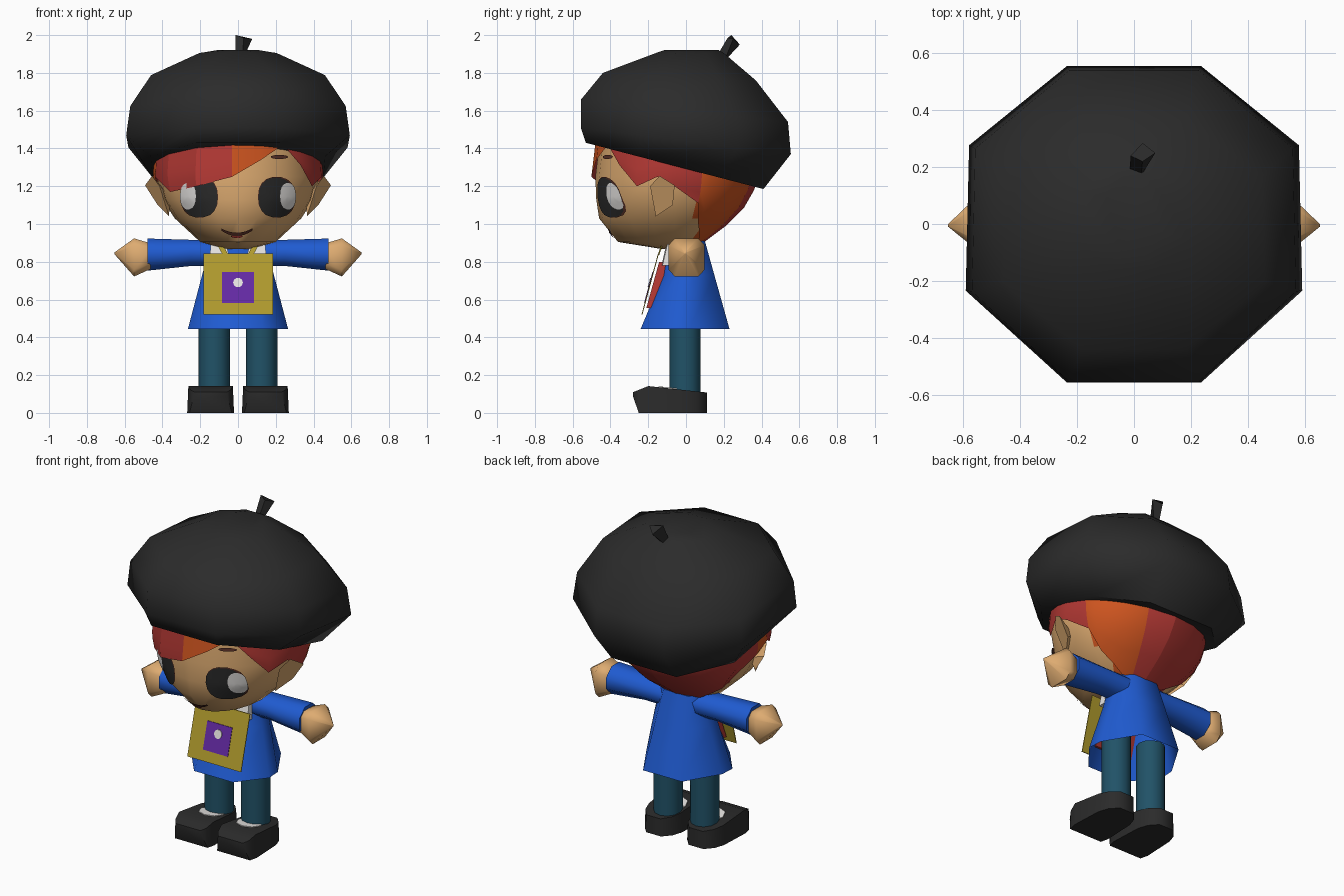
import bpy, bmesh, math
from math import sin, cos, asin, pi, radians

if "Cube" in bpy.data.objects:
    bpy.data.objects.remove(bpy.data.objects["Cube"])

COLOURS = {
    "skin": (.73, .41, .165), "charcoal": (.024, .024, .024), "white": (.82, .80, .78),
    "blue": (.014, .105, .64), "teal": (.015, .085, .137), "red": (.45, .04, .034),
    "orange": (.62, .09, .014), "gold": (.44, .33, .027), "purple": (.13, .024, .38),
    "brown": (.10, .03, .02)}
MATS = {}
for n, c in COLOURS.items():
    MATS[n] = bpy.data.materials.new(n)
    MATS[n].diffuse_color = (*c, 1)


def finish(name, bm, mats, rule=None, angle=40):
    """Turn a bmesh into an object; rule(face centre) picks a material index."""
    bmesh.ops.recalc_face_normals(bm, faces=bm.faces)
    if rule:
        for f in bm.faces:
            f.material_index = rule(f.calc_center_median())
    me = bpy.data.meshes.new(name)
    bm.to_mesh(me)
    bm.free()
    ob = bpy.data.objects.new(name, me)
    bpy.context.collection.objects.link(ob)
    for m in mats:
        me.materials.append(MATS[m])
    bpy.ops.object.select_all(action='DESELECT')
    ob.select_set(True)
    bpy.context.view_layer.objects.active = ob
    bpy.ops.object.shade_smooth_by_angle(angle=radians(angle))
    return ob


def loft(name, rings, mats, rule=None, caps=(True, True), angle=40):
    bm = bmesh.new()
    vs = [[bm.verts.new(p) for p in r] for r in rings]
    n = len(vs[0])
    for a, b in zip(vs, vs[1:]):
        for i in range(n):
            j = (i + 1) % n
            bm.faces.new((a[i], a[j], b[j], b[i]))
    for cap, r in zip(caps, (vs[0], vs[-1])):
        if cap:
            bm.faces.new(r)
    return finish(name, bm, mats, rule, angle)


def octagon(w, yf, zf, yb, zb, k=.4, front=.42, back=.5):
    """Eight-sided ring tilted from front height zf to back height zb."""
    cy, h = (yf + yb) / 2, (yb - yf) / 2
    pts = [(k, -1), (1, -front), (.98, back), (k, 1), (-k, 1), (-.98, back), (-1, -front), (-k, -1)]
    return [(w * x, cy + h * y, zf + (zb - zf) * (y + 1) / 2) for x, y in pts]


def circle_z(cx, cy, z, r, n=12):
    return [(cx + r * cos(2*pi*i/n), cy + r * sin(2*pi*i/n), z) for i in range(n)]


def power(v, p):
    return math.copysign(abs(v) ** p, v)


def circle_x(x, cy, cz, ry, rz, p=1, n=8):
    """Ring across the arm; p below 1 makes it boxier."""
    return [(x, cy + ry * power(cos(2*pi*(i+.5)/n), p), cz + rz * power(sin(2*pi*(i+.5)/n), p))
            for i in range(n)]


# Head surface: z, half width, front y, back y
HEAD = [(.868, .07, -.13, .0), (.905, .20, -.36, .08), (1.03, .335, -.46, .24),
        (1.13, .40, -.475, .32), (1.25, .43, -.48, .365), (1.5, .41, -.45, .36)]
CY = -.06


def head_dims(z):
    for a, b in zip(HEAD, HEAD[1:]):
        if z <= b[0]:
            t = max(0, (z - a[0]) / (b[0] - a[0]))
            return [a[i] + (b[i] - a[i]) * t for i in (1, 2, 3)]
    return HEAD[-1][1:]


def head_pt(ang, z, off=0):
    w, yf, yb = head_dims(z)
    d = (CY - yf if cos(ang) > 0 else yb - CY) + off
    return ((w + off) * sin(ang), CY - d * cos(ang), z)


def on_face(x, z, off):
    w = head_dims(z)[0]
    return head_pt(asin(max(-1, min(1, x / w))), z, off)


loft("head", [[head_pt(2*pi*i/20, r[0]) for i in range(20)] for r in HEAD],
     ["skin", "orange", "red"],
     lambda c: 0 if c.y < .09 or c.z < .9 else (1 if c.x > .1 else 2))

# Hair shell: angle from front, lower edge height
HAIR = [(-180, .9), (-160, .9), (-140, .905), (-127, .95), (-116, 1.0), (-109, 1.11), (-90, 1.2),
        (-76, 1.25), (-56, 1.17), (-30, 1.20), (-4, 1.25), (16, 1.34), (33, 1.42), (48, 1.31),
        (63, 1.20), (78, 1.25), (90, 1.2), (109, 1.11), (116, 1.0), (127, .95), (140, .905),
        (157, .9), (180, .9)]
HAIR_MAT = [1] * 6 + [0] + [1] * 3 + [0] * 2 + [1] * 5 + [0] * 4 + [1]
bm = bmesh.new()
cols = [[bm.verts.new(head_pt(radians(a), z + (1.46 - z) * k / 6, .022)) for k in range(7)]
        for a, z in HAIR]
for a, b, m in zip(cols, cols[1:], HAIR_MAT):
    for k in range(6):
        bm.faces.new((a[k], b[k], b[k+1], a[k+1])).material_index = m
finish("hair", bm, ["orange", "red"], angle=20)

# Beret and its stalk
loft("beret", [octagon(.462, -.53, 1.43, .41, 1.185, .48), octagon(.592, -.557, 1.51, .555, 1.37),
               octagon(.57, -.555, 1.66, .54, 1.54), octagon(.46, -.44, 1.80, .37, 1.76),
               octagon(.205, -.16, 1.905, .20, 1.905), octagon(.10, -.11, 1.922, .17, 1.922)],
     ["charcoal"], angle=60)
loft("beret_stalk", [[(-.015, .19, 1.90), (.025, .17, 1.90), (.03, .21, 1.88), (0, .22, 1.88)],
                     [(-.012, .24, 2.0), (.03, .22, 1.985), (.075, .25, 1.98), (.03, .285, 1.95)]],
     ["charcoal"])

# Ears, flaring outwards to the back
for s, side in ((1, "right"), (-1, "left")):
    bm = bmesh.new()
    rim = [bm.verts.new((s * x, y, z)) for x, y, z in
           [(.415, -.19, 1.2), (.455, -.14, 1.255), (.492, -.06, 1.205), (.425, -.07, 1.1), (.365, -.16, 1.04)]]
    root = bm.verts.new((s * .36, -.1, 1.15))
    bm.faces.new(rim)
    for i in range(5):
        bm.faces.new((rim[i], rim[(i+1) % 5], root))
    finish(side + "_ear", bm, ["skin"], angle=20)


def face_disc(name, cx, cz, rx, rz, mat, off, p=1):
    """Thin oval laid over the curved face."""
    bm = bmesh.new()
    mid = bm.verts.new(on_face(cx, cz, off))
    prev, n = None, 18
    for f in (.33, .67, 1):
        ring = [bm.verts.new(on_face(cx + f * rx * power(cos(2*pi*i/n), p),
                                     cz + f * rz * power(sin(2*pi*i/n), p), off)) for i in range(n)]
        for i in range(n):
            j = (i + 1) % n
            bm.faces.new((prev[i], ring[i], ring[j], prev[j]) if prev else (mid, ring[i], ring[j]))
        prev = ring
    finish(name, bm, [mat])


for s, side in ((1, "right"), (-1, "left")):
    face_disc(side + "_eye_outline", s * .202, 1.142, .098, .108, "brown", .005, .85)
    face_disc(side + "_eye", s * .198, 1.14, .092, .105, "charcoal", .008, .85)
    face_disc(side + "_eye_white", s * .258, 1.147, .041, .07, "white", .011, .85)
face_disc("eyebrow", .215, 1.355, .045, .011, "brown", .008)

# Smiling mouth
bm = bmesh.new()
rows = []
for i in range(9):
    t = i / 4 - 1
    z, h = .945 + .026 * t * t, .006 + .004 * (1 - abs(t))
    rows.append([bm.verts.new(on_face(.08 * t - .006, z + d, .008)) for d in (-h, h)])
for a, b in zip(rows, rows[1:]):
    bm.faces.new((a[0], b[0], b[1], a[1]))
finish("mouth", bm, ["brown"])
face_disc("lower_lip", -.006, .934, .03, .008, "red", .007)

# Neck, coat, shirt front
loft("neck", [circle_z(0, -.03, .82, .06, 8), circle_z(0, -.03, .95, .06, 8)], ["skin"])
loft("coat", [octagon(.265, -.24, .445, .23, .445, .5, .3, .1), octagon(.19, -.12, .73, .15, .73, .55, .4, .2),
              octagon(.14, -.09, .91, .10, .91, .6, .5, .5)], ["blue"], caps=(False, True), angle=60)
loft("shirt_front", [[(-.13, -.21, .555), (.13, -.21, .555), (.13, -.18, .555), (-.13, -.18, .555)],
                     [(-.10, -.142, .80), (.10, -.142, .80), (.10, -.07, .80), (-.10, -.07, .80)]], ["red"])
for s, side in ((1, "right"), (-1, "left")):
    loft(side + "_collar", [[(s*.03, -.13, .78), (s*.15, -.125, .78), (s*.15, -.08, .78), (s*.03, -.08, .78)],
                            [(s*.07, -.10, .91), (s*.145, -.095, .91), (s*.145, -.05, .91), (s*.07, -.05, .91)]],
         ["white"])


# Bag with patch, flower and straps, lying on the sloping chest
def bag_y(z):
    return -.148 - (.845 - z) * .27


def plate(name, x0, x1, z0, z1, out, thick, mat):
    loft(name, [[(x, bag_y(z) - out + d, z) for x, z in ((x0, z0), (x1, z0), (x1, z1), (x0, z1))]
                for d in (0, thick)], [mat])


plate("bag", -.182, .185, .52, .845, 0, .005, "gold")
plate("bag_patch", -.085, .085, .583, .745, .003, .003, "purple")
loft("flower", [[(.026 * cos(2*pi*i/10), bag_y(.69 + .026 * sin(2*pi*i/10)) - o, .69 + .026 * sin(2*pi*i/10))
                 for i in range(10)] for o in (.007, .003)], ["white"], angle=5)
for s, side in ((1, "right"), (-1, "left")):
    loft(side + "_strap", [[(s*.05, -.15, .835), (s*.08, -.15, .835), (s*.08, -.142, .835), (s*.05, -.142, .835)],
                           [(s*.10, -.12, .925), (s*.13, -.12, .925), (s*.13, -.11, .925), (s*.10, -.11, .925)]],
         ["gold"])

# Arms, legs and shoes
for s, side in ((1, "right"), (-1, "left")):
    loft(side + "_sleeve", [circle_x(s*.08, .01, .845, .09, .075), circle_x(s*.25, .008, .847, .092, .075),
                            circle_x(s*.48, .005, .838, .097, .092)], ["blue"], angle=60)
    loft(side + "_hand", [circle_x(s*.46, 0, .83, .07, .07, .6), circle_x(s*.55, .003, .823, .10, .105, .5),
                          circle_x(s*.655, -.005, .845, .004, .004)], ["skin"], angle=70)
    loft(side + "_leg", [circle_z(s*.125, -.005, .08, .083), circle_z(s*.125, -.005, .56, .083)],
         ["teal"], angle=60)
    # sock sits flush on the sloping shoe top
    loft(side + "_sock", [[(x, y, .122 - .11 * y + d) for x, y, _ in circle_z(s*.128, -.07, 0, .076, 8)]
                          for d in (-.03, .003)], ["white"])
    loft(side + "_shoe",
         [[(s*.145 - w, y, z0), (s*.145 + w, y, z0), (s*.145 + .95*w, y, z1), (s*.145 - .95*w, y, z1)]
          for y, w, z0, z1 in ((-.28, .09, .085, .11), (-.25, .112, 0, .122), (-.2, .124, 0, .142),
                               (0, .115, 0, .12), (.06, .095, 0, .113), (.11, .05, 0, .108))],
         ["charcoal"], angle=60)

for m in bpy.data.materials:
    if m.users and not m.is_grease_pencil:
        m.use_nodes = True
        m.node_tree.nodes["Principled BSDF"].inputs["Base Color"].default_value = m.diffuse_color
